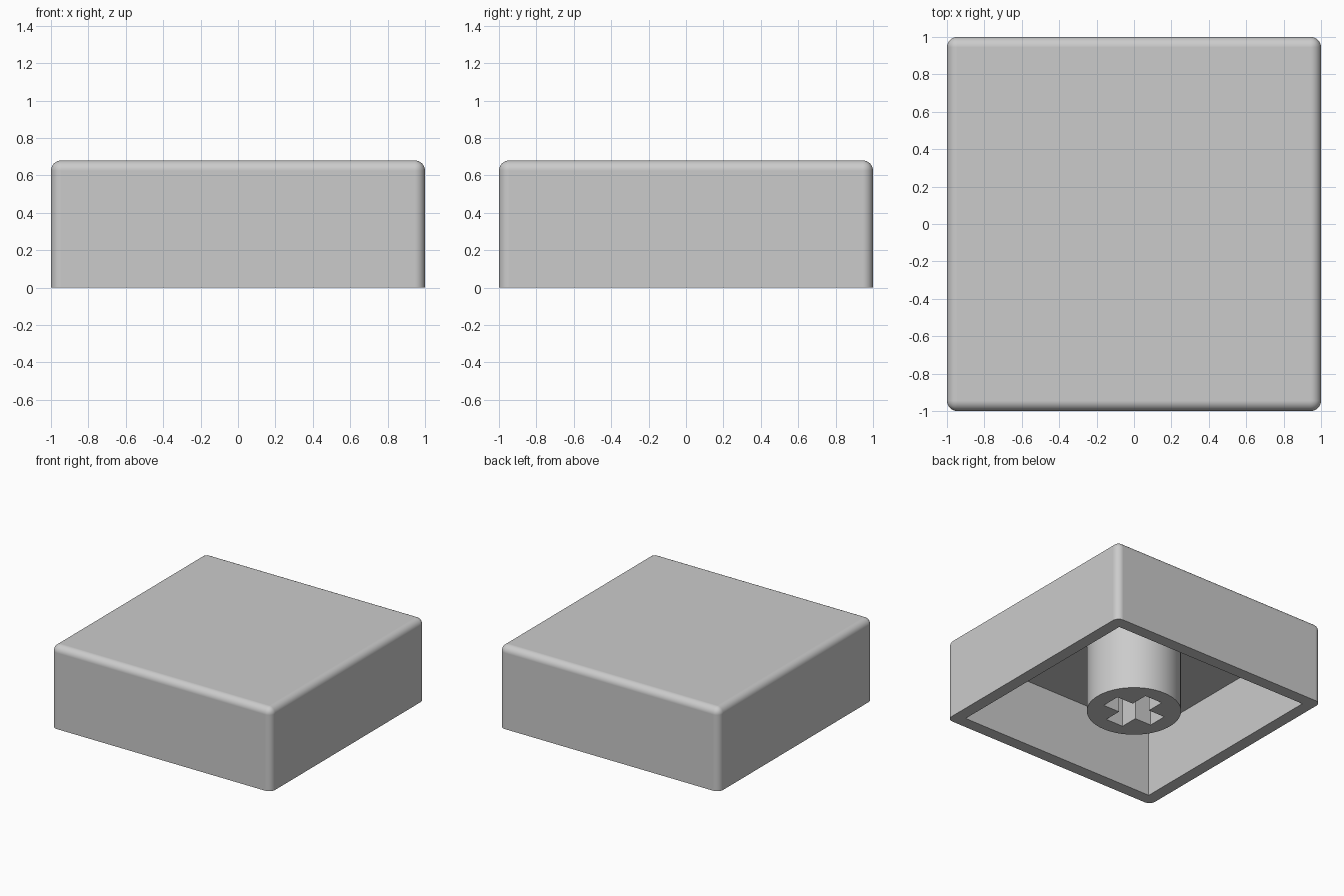
import bpy
import bmesh
import math

old = bpy.data.objects.get("Cube")
if old:
    bpy.data.objects.remove(old, do_unlink=True)

HEIGHT, INNER, CEILING = 0.68, 0.9, 0.55

grey = bpy.data.materials.new("light grey plastic")
grey.use_nodes = True
grey.diffuse_color = (0.6, 0.6, 0.6, 1)
grey.node_tree.nodes["Principled BSDF"].inputs["Base Color"].default_value = (0.6, 0.6, 0.6, 1)


def finish(name, bm):
    mesh = bpy.data.meshes.new(name)
    bm.to_mesh(mesh)
    bm.free()
    mesh.materials.append(grey)
    obj = bpy.data.objects.new(name, mesh)
    bpy.context.collection.objects.link(obj)
    return obj


def box(name, half_x, half_y, z0, z1, radius=0):
    bm = bmesh.new()
    bmesh.ops.create_cube(bm, size=1)
    for v in bm.verts:
        v.co = (v.co.x * 2 * half_x, v.co.y * 2 * half_y, z0 + (v.co.z + 0.5) * (z1 - z0))
    if radius:
        # round every edge except those of the open underside
        edges = [e for e in bm.edges if max(v.co.z for v in e.verts) > z0 + 0.01]
        bmesh.ops.bevel(bm, geom=edges, offset=radius, segments=8, profile=0.5, affect='EDGES')
    return finish(name, bm)


def select_only(obj):
    bpy.ops.object.select_all(action='DESELECT')
    obj.select_set(True)
    bpy.context.view_layer.objects.active = obj


def cut(obj, cutter):
    select_only(obj)
    mod = obj.modifiers.new("cut", 'BOOLEAN')
    mod.operation, mod.solver, mod.object = 'DIFFERENCE', 'EXACT', cutter
    bpy.ops.object.modifier_apply(modifier=mod.name)
    bpy.data.objects.remove(cutter, do_unlink=True)


def smooth(obj):
    select_only(obj)
    bpy.ops.object.shade_smooth_by_angle(angle=math.radians(30))
    mod = obj.modifiers.new("flat face normals", 'WEIGHTED_NORMAL')
    mod.keep_sharp = True


# Hollow outer shell with rounded top and corners
shell = box("cap_shell", 1, 1, 0, HEIGHT, radius=0.055)
cut(shell, box("cavity_cutter", INNER, INNER, -0.2, CEILING))
smooth(shell)

# Round stem hanging from the ceiling
bm = bmesh.new()
bmesh.ops.create_cone(bm, cap_ends=True, segments=64, radius1=0.355, radius2=0.355, depth=CEILING)
bmesh.ops.translate(bm, verts=bm.verts, vec=(0, 0, CEILING / 2))
stem = finish("stem", bm)

# Cross-shaped socket through the stem
cut(stem, box("socket_cutter_x", 0.23, 0.08, -0.2, HEIGHT))
cut(stem, box("socket_cutter_y", 0.08, 0.23, -0.2, HEIGHT))
smooth(stem)
